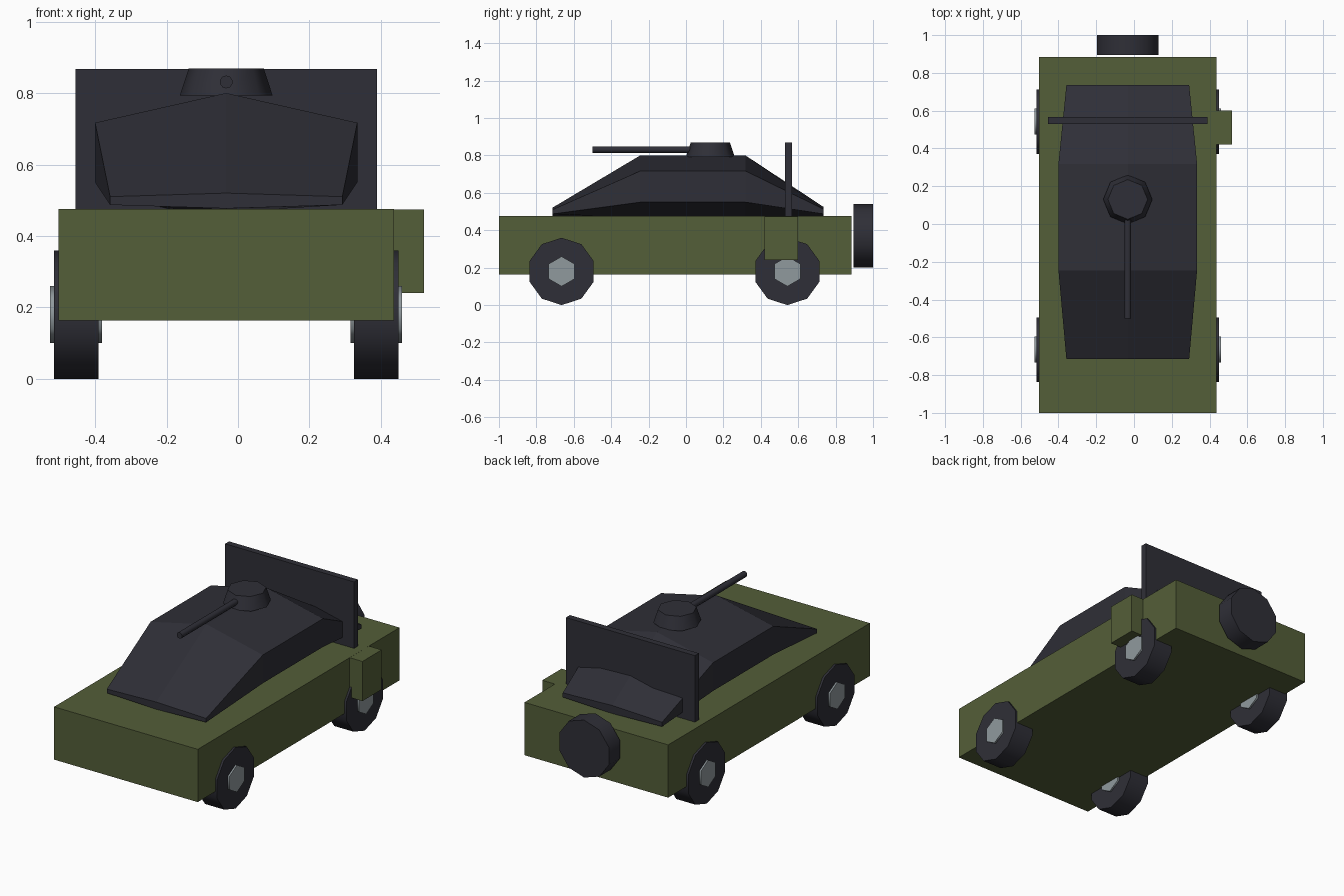
import bpy
import bmesh
from math import sin, cos, tau, radians
from mathutils import Vector

cube = bpy.data.objects.get("Cube")
if cube:
    bpy.data.objects.remove(cube, do_unlink=True)

CX = -0.033  # centre line of the vehicle


def make_material(name, rgb):
    mat = bpy.data.materials.new(name)
    mat.use_nodes = True
    color = (*rgb, 1.0)
    mat.diffuse_color = color
    mat.node_tree.nodes["Principled BSDF"].inputs["Base Color"].default_value = color
    return mat


OLIVE = make_material("olive_paint", (0.088, 0.112, 0.040))
DARK = make_material("dark_steel", (0.028, 0.028, 0.038))
GREY = make_material("hub_grey", (0.28, 0.32, 0.34))


def loft(name, rings, mat, smooth=False):
    """Closed solid skinned through rings that have equal point counts."""
    bm = bmesh.new()
    loops = [[bm.verts.new(p) for p in ring] for ring in rings]
    n = len(loops[0])
    for a, b in zip(loops, loops[1:]):
        for i in range(n):
            j = (i + 1) % n
            bm.faces.new((a[i], a[j], b[j], b[i]))
    bm.faces.new(loops[0])
    bm.faces.new(loops[-1])
    bmesh.ops.recalc_face_normals(bm, faces=bm.faces)
    mesh = bpy.data.meshes.new(name)
    bm.to_mesh(mesh)
    bm.free()
    mesh.materials.append(mat)
    obj = bpy.data.objects.new(name, mesh)
    bpy.context.collection.objects.link(obj)
    if smooth:
        bpy.ops.object.select_all(action='DESELECT')
        obj.select_set(True)
        bpy.context.view_layer.objects.active = obj
        bpy.ops.object.shade_smooth_by_angle(angle=radians(65))
    return obj


def box(name, x, y, z, mat):
    rings = [[(x[0], y[0], h), (x[1], y[0], h), (x[1], y[1], h), (x[0], y[1], h)] for h in z]
    return loft(name, rings, mat)


def prism(name, centre, axis, sides, r1, r2, length, mat):
    """Cylinder or cone along an axis, with its first corner straight up."""
    axis = Vector(axis)
    up = Vector((0, 1, 0)) if axis.z else Vector((0, 0, 1))
    side = axis.cross(up)
    rings = []
    for r, t in ((r1, -length / 2), (r2, length / 2)):
        middle = Vector(centre) + axis * t
        rings.append([middle + r * (up * cos(tau * i / sides) + side * sin(tau * i / sides))
                      for i in range(sides)])
    return loft(name, rings, mat, smooth=True)


# Hull and side box
box("hull", (CX - 0.47, CX + 0.47), (-1.0, 0.885), (0.163, 0.475), OLIVE)
box("side_box", (CX + 0.44, 0.52), (0.42, 0.60), (0.24, 0.4745), OLIVE)


# Faceted cabin: hexagonal sections that flatten towards both ends
def section(y, half, ridge, shoulder, sill, keel):
    return [(CX, y, ridge), (CX + half, y, shoulder), (CX + half, y, sill),
            (CX, y, keel), (CX - half, y, sill), (CX - half, y, shoulder)]


loft("cabin", [
    section(-0.715, 0.325, 0.52, 0.51, 0.487, 0.477),
    section(-0.245, 0.367, 0.80, 0.717, 0.55, 0.467),
    section(0.318, 0.367, 0.80, 0.717, 0.55, 0.467),
    section(0.735, 0.325, 0.525, 0.513, 0.487, 0.477),
], DARK)

# Turret and gun
prism("turret", (CX, 0.13, 0.831), (0, 0, 1), 8, 0.13, 0.105, 0.076, DARK)
prism("gun_barrel", (CX, -0.21, 0.831), (0, 1, 0), 10, 0.018, 0.018, 0.58, DARK)

# Upright shield plate and spare wheel
box("shield_plate", (CX - 0.422, CX + 0.422), (0.529, 0.566), (0.47, 0.868), DARK)
prism("spare_wheel", (CX, 0.947, 0.37), (0, 1, 0), 10, 0.17, 0.17, 0.105, DARK)

# Wheels with hexagonal hubs
for end, y in (("front", -0.665), ("rear", 0.542)):
    for side, s in (("left", 1), ("right", -1)):
        centre = (CX + s * 0.42, y, 0.18)
        prism(f"{end}_{side}_wheel", centre, (1, 0, 0), 10, 0.18, 0.18, 0.125, DARK)
        prism(f"{end}_{side}_hub", centre, (1, 0, 0), 6, 0.08, 0.08, 0.145, GREY)
